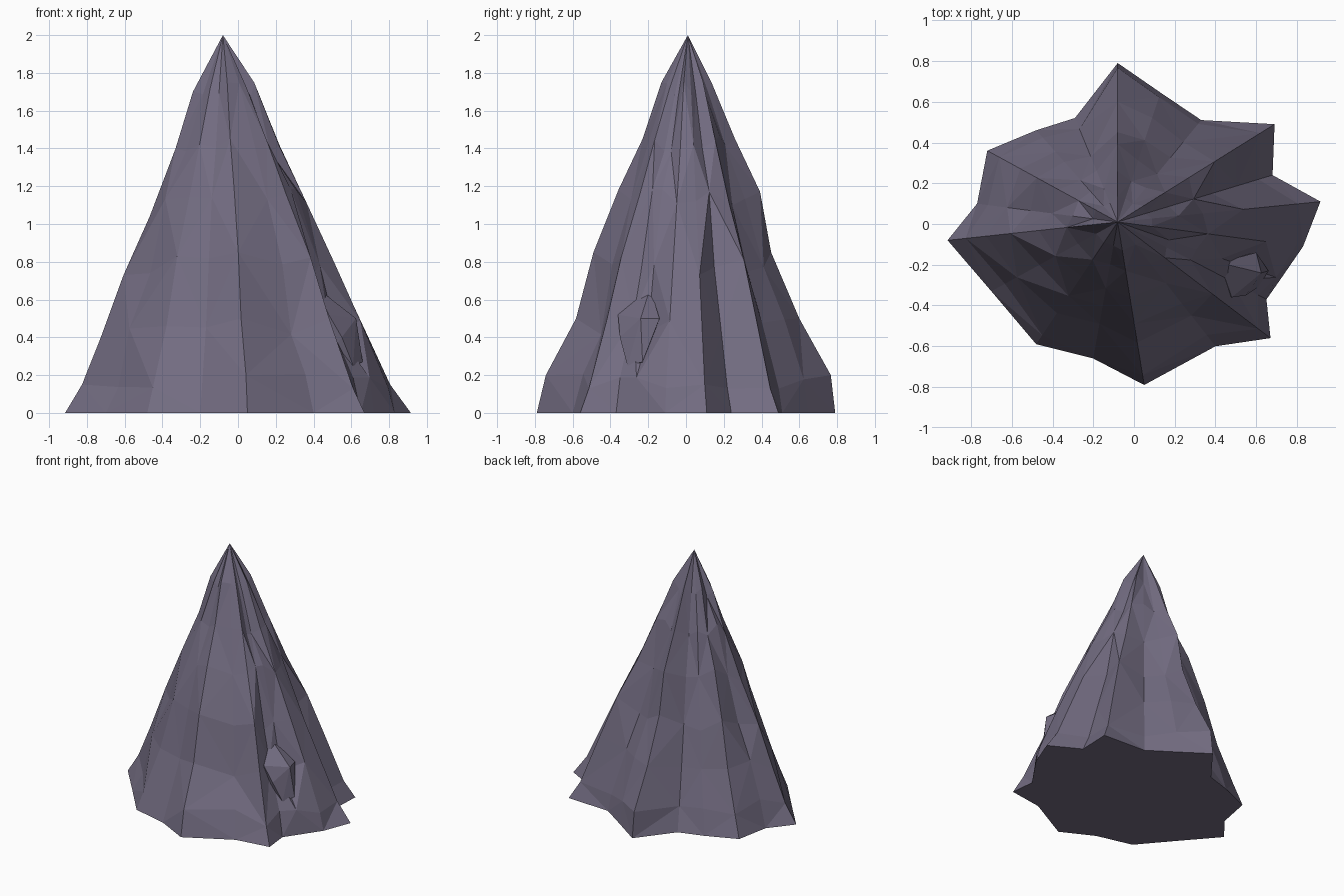
import bpy, bmesh, random
from mathutils import Vector

if "Cube" in bpy.data.objects:
    bpy.data.objects.remove(bpy.data.objects["Cube"])

random.seed(4)
APEX = Vector((-0.08, 0.01, 2.0))

rock = bpy.data.materials.new("purple grey rock")
rock.diffuse_color = (0.17, 0.15, 0.22, 1)
rock.use_nodes = True
rock.node_tree.nodes["Principled BSDF"].inputs["Base Color"].default_value = rock.diffuse_color

# Foot outline, counter-clockwise; third value 1 = ridge, 0 = gully
FOOT = [(.915, .11, 1), (.68, .24, 0), (.69, .49, 1), (.33, .51, 0), (.13, .645, 0),
        (-.08, .79, 1), (-.29, .52, 0), (-.48, .46, 0), (-.72, .36, 1), (-.77, .10, 0),
        (-.915, -.08, 1), (-.70, -.33, 0), (-.48, -.59, 1), (-.20, -.66, 0),
        (.05, -.79, 1), (.40, -.60, 0), (.67, -.56, 1), (.65, -.37, 0),
        (.72, -.27, 0), (.83, -.11, 0)]

# (height, share of foot radius) going up each ridge
COMMON = [(0, 1), (.17, .92), (.46, .76), (.78, .61), (1.14, .45), (1.43, .305), (1.72, .165)]
SPECIAL = {
    0: [(0, 1), (.15, .89), (.43, .76), (.73, .62), (1.12, .42), (1.42, .30), (1.70, .17)],
    5: [(0, 1), (.20, .97), (.50, .756), (.85, .565), (1.17, .49), (1.45, .32), (1.75, .16)],
    10: [(0, 1), (.15, .893), (.40, .774), (.73, .63), (1.04, .464), (1.40, .30), (1.70, .19)],
    14: [(0, 1), (.20, .94), (.50, .74), (.85, .625), (1.18, .46), (1.45, .30), (1.75, .175)],
}


def make_object(name, bm):
    bmesh.ops.recalc_face_normals(bm, faces=bm.faces)
    mesh = bpy.data.meshes.new(name)
    bm.to_mesh(mesh)
    bm.free()
    mesh.materials.append(rock)
    obj = bpy.data.objects.new(name, mesh)
    bpy.context.collection.objects.link(obj)
    return obj


# Peak: ridged, faceted columns that meet at the tip
bm = bmesh.new()
columns = []
for i, (x, y, ridge) in enumerate(FOOT):
    column = []
    for level, (z, share) in enumerate(SPECIAL.get(i, COMMON)):
        if level and i not in SPECIAL:
            amount = 0.02 if ridge else 0.045
            share *= 1 + random.uniform(-amount, amount)
            z += random.uniform(-.05, .05)
            if not ridge:
                share *= 1 + 0.012 * level
        column.append(bm.verts.new((APEX.x + (x - APEX.x) * share,
                                    APEX.y + (y - APEX.y) * share, z)))
    columns.append(column)
tip = bm.verts.new(APEX)
for i, a in enumerate(columns):
    b = columns[(i + 1) % len(columns)]
    for k in range(len(a) - 1):
        # split each panel, alternating the diagonal
        if (i + k) % 2:
            bm.faces.new((a[k], b[k], b[k + 1]))
            bm.faces.new((a[k], b[k + 1], a[k + 1]))
        else:
            bm.faces.new((a[k], b[k], a[k + 1]))
            bm.faces.new((b[k], b[k + 1], a[k + 1]))
    bm.faces.new((a[-1], b[-1], tip))
bm.faces.new([c[0] for c in reversed(columns)])
make_object("rock_peak", bm)


# Outcrops: small faceted lumps set into the slope
def outcrop(name, points):
    bm = bmesh.new()
    verts = [bm.verts.new(p) for p in points]
    hull = bmesh.ops.convex_hull(bm, input=verts)
    loose = {v for v in hull["geom_interior"] if isinstance(v, bmesh.types.BMVert)}
    bmesh.ops.delete(bm, geom=list(loose), context='VERTS')
    make_object(name, bm)


outcrop("side_outcrop", [(.42, -.19, .66), (.48, -.36, .52), (.60, -.14, .50), (.625, -.24, .50),
                         (.55, -.35, .40), (.61, -.31, .25), (.66, -.23, .27),
                         (.30, -.20, .40), (.40, -.25, .20)])
